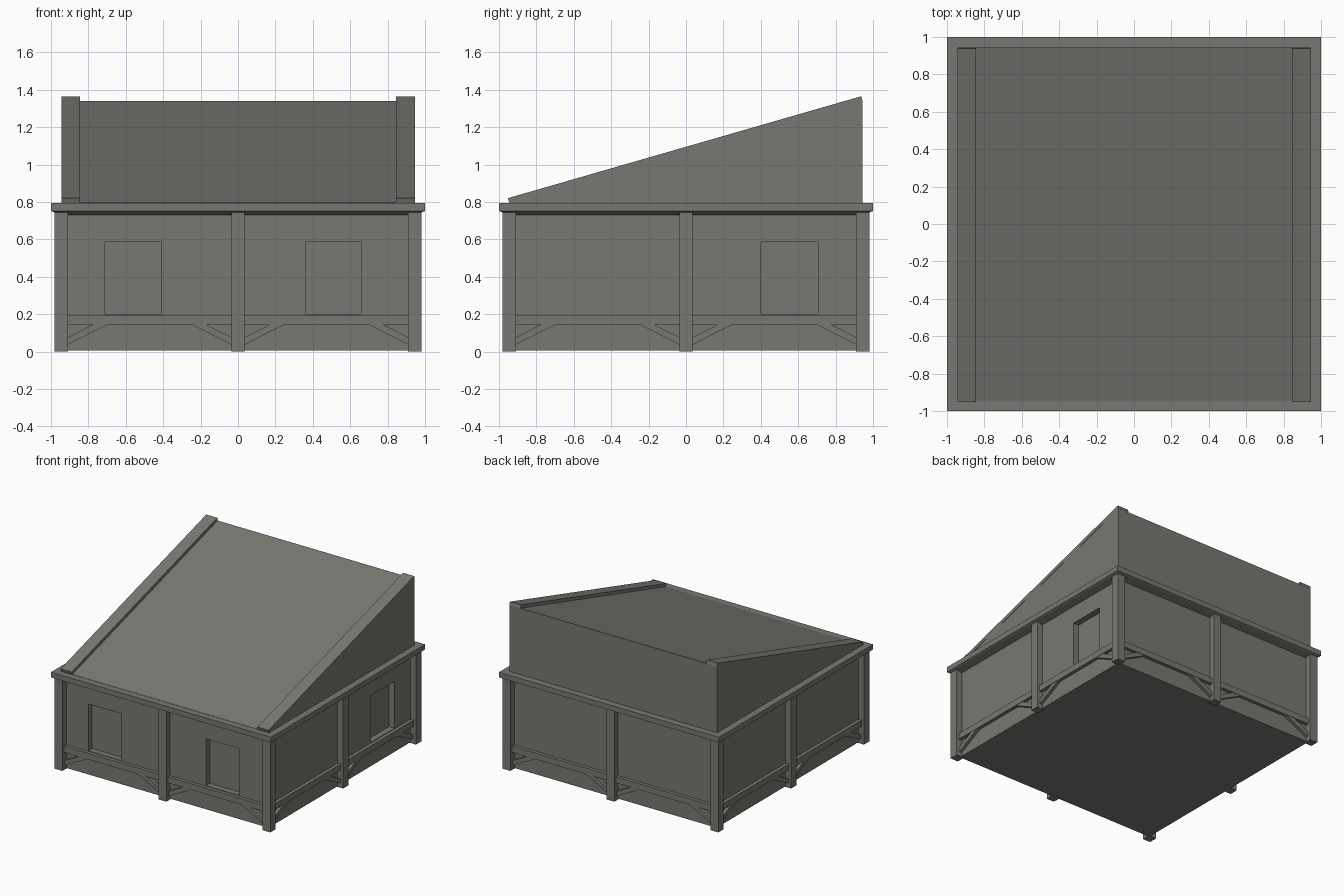
import bpy, bmesh, math
from mathutils import Matrix, Vector

if "Cube" in bpy.data.objects:
    bpy.data.objects.remove(bpy.data.objects["Cube"])

stone = bpy.data.materials.new("warm_grey")
stone.diffuse_color = (0.19, 0.187, 0.17, 1)
stone.use_nodes = True
stone.node_tree.nodes["Principled BSDF"].inputs["Base Color"].default_value = stone.diffuse_color

W = 0.93    # half width of the walls
P = 0.035   # half width of a post


def finish(name, bm, rot=0):
    bmesh.ops.recalc_face_normals(bm, faces=bm.faces)
    bm.transform(Matrix.Rotation(rot, 4, 'Z'))
    me = bpy.data.meshes.new(name)
    bm.to_mesh(me)
    bm.free()
    me.materials.append(stone)
    ob = bpy.data.objects.new(name, me)
    bpy.context.collection.objects.link(ob)
    return ob


def prism(name, pts, direction, rot=0):
    """Extrude a flat outline along a direction."""
    bm = bmesh.new()
    face = bm.faces.new([bm.verts.new(p) for p in pts])
    ext = bmesh.ops.extrude_face_region(bm, geom=[face], use_keep_orig=True)
    verts = [g for g in ext["geom"] if isinstance(g, bmesh.types.BMVert)]
    bmesh.ops.translate(bm, verts=verts, vec=Vector(direction))
    return finish(name, bm, rot)


def box(name, x0, x1, y0, y1, z0, z1, rot=0):
    pts = [(x0, y0, z0), (x1, y0, z0), (x1, y1, z0), (x0, y1, z0)]
    return prism(name, pts, (0, 0, z1 - z0), rot)


# Solid walls with recessed windows: two in front, one on the right
walls = box("walls", -W, W, -W, W, 0.006, 0.735)
windows = [(-0.71, -0.41, -1.0, -W + 0.05),
           (0.36, 0.66, -1.0, -W + 0.05),
           (W - 0.05, 1.0, 0.40, 0.705)]
for x0, x1, y0, y1 in windows:
    cutter = box("window_cutter", x0, x1, y0, y1, 0.2, 0.585)
    cutter.hide_render = True
    cutter.hide_viewport = False
    cutter.display_type = 'WIRE'
    mod = walls.modifiers.new("window", 'BOOLEAN')
    mod.operation = 'DIFFERENCE'
    mod.solver = 'EXACT'
    mod.object = cutter

# Roof slab with a flared underside
bm = bmesh.new()
rings = []
for r, z in [(W, 0.73), (0.985, 0.745), (1.0, 0.752), (1.0, 0.795)]:
    rings.append([bm.verts.new((sx * r, sy * r, z))
                  for sx, sy in [(-1, -1), (1, -1), (1, 1), (-1, 1)]])
for a, b in zip(rings, rings[1:]):
    for i in range(4):
        j = (i + 1) % 4
        bm.faces.new((a[i], a[j], b[j], b[i]))
bm.faces.new(rings[0])
bm.faces.new(rings[-1])
finish("slab", bm)

# Corner posts
for sx in (-1, 1):
    for sy in (-1, 1):
        x, y = sx * (0.98 - P), sy * (0.98 - P)
        box("corner_post", x - P, x + P, y - P, y + P, 0, 0.745)

# Each side: middle post, rail and diagonal braces
for k in range(4):
    rot = k * math.pi / 2
    box("middle_post", -P, P, -0.98, -0.91, 0, 0.745, rot)
    box("rail", -0.92, 0.92, -0.958, -0.92, 0.145, 0.195, rot)
    for start, d in [(-0.92, 1), (-0.025, -1), (0.025, 1), (0.92, -1)]:
        outline = [(0, 0.032), (0.235, 0.15), (0.155, 0.15), (0, 0.071)]
        pts = [(start + d * u, -0.955, z) for u, z in outline]
        prism("brace", pts, (0, 0.03, 0), rot)

# Lean-to roof wedge, rising to the back
H = 0.943
prism("roof_wedge", [(-H, -H, 0.79), (-H, H, 0.79), (-H, H, 1.34), (-H, -H, 0.797)],
      (2 * H, 0, 0))

# Raised strips along both roof edges
for x in (-0.945, 0.845):
    prism("roof_edge_strip",
          [(x, -0.943, 0.79), (x, -0.953, 0.82), (x, 0.937, 1.365), (x, 0.944, 1.338)],
          (0.1, 0, 0))
